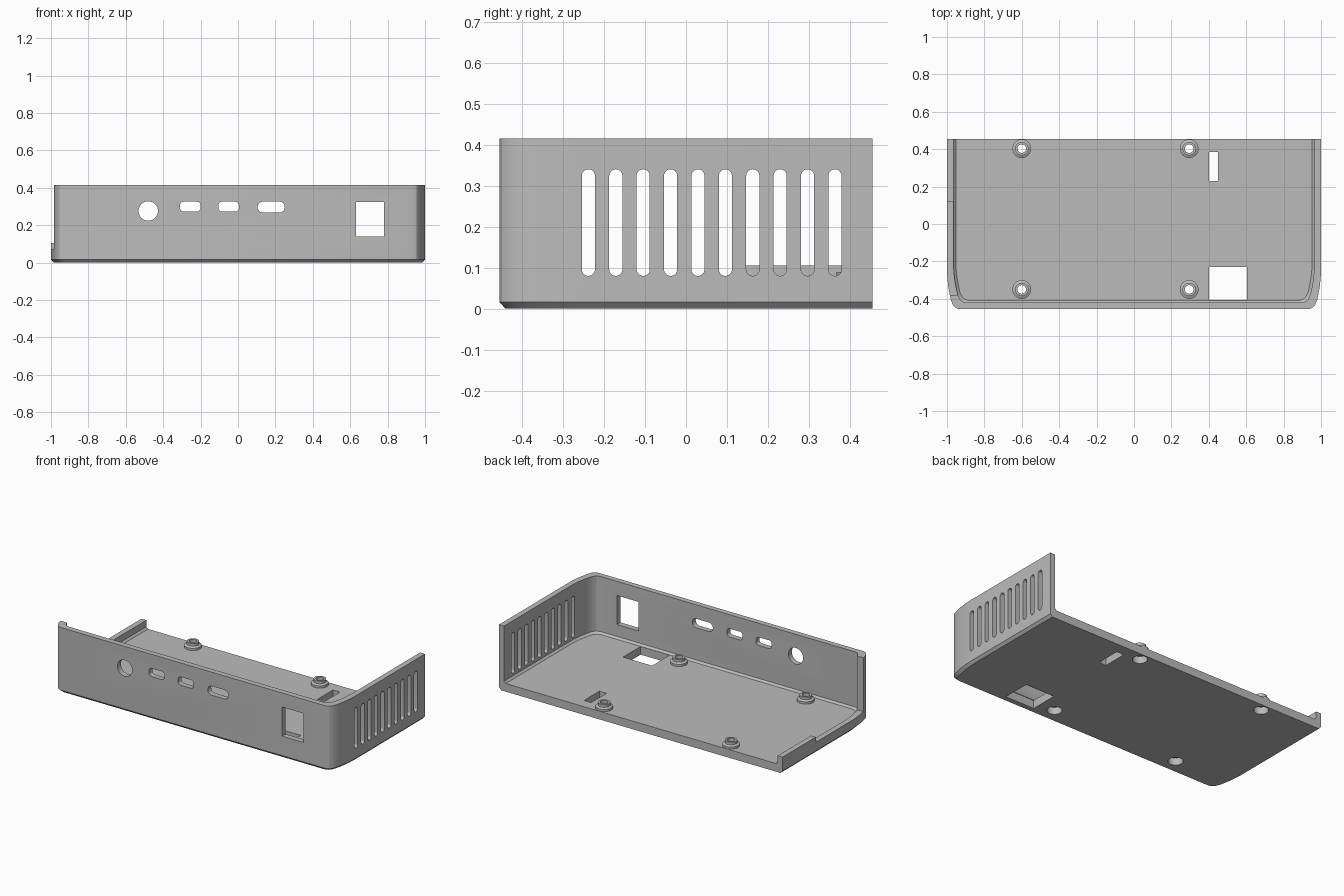
import bpy, bmesh, math
from mathutils import Vector

old = bpy.data.objects.get("Cube")
if old:
    bpy.data.objects.remove(old, do_unlink=True)

grey = bpy.data.materials.new("plain grey")
grey.use_nodes = True
grey.diffuse_color = (0.5, 0.5, 0.5, 1)
grey.node_tree.nodes["Principled BSDF"].inputs["Base Color"].default_value = (0.5, 0.5, 0.5, 1)


def loft(name, rings):
    """Closed solid through a stack of rings with equal point counts."""
    bm = bmesh.new()
    loops = [[bm.verts.new(p) for p in ring] for ring in rings]
    count = len(loops[0])
    for low, high in zip(loops, loops[1:]):
        for i in range(count):
            j = (i + 1) % count
            bm.faces.new((low[i], low[j], high[j], high[i]))
    bm.faces.new(loops[0][::-1])
    bm.faces.new(loops[-1])
    bmesh.ops.recalc_face_normals(bm, faces=bm.faces)
    mesh = bpy.data.meshes.new(name)
    bm.to_mesh(mesh)
    bm.free()
    mesh.materials.append(grey)
    obj = bpy.data.objects.new(name, mesh)
    bpy.context.collection.objects.link(obj)
    return obj


def combine(target, other, operation="DIFFERENCE"):
    """Apply a boolean and remove the helper."""
    mod = target.modifiers.new("combine", "BOOLEAN")
    mod.operation, mod.object, mod.solver = operation, other, "EXACT"
    bpy.context.view_layer.update()
    graph = bpy.context.evaluated_depsgraph_get()
    mesh = bpy.data.meshes.new_from_object(target.evaluated_get(graph))
    target.modifiers.clear()
    target.data = mesh
    bpy.data.objects.remove(other, do_unlink=True)


def outline(inset, z, back=0.455):
    """Tray footprint with bowed sides, rounded front corners, straight back."""
    corner = [(1, -0.25), (0.998, -0.29), (0.993, -0.335), (0.985, -0.38),
              (0.978, -0.41), (0.968, -0.433), (0.955, -0.448), (0.935, -0.455)]
    right = [(1 - inset, back)] + [(x - inset, y + inset) for x, y in corner]
    return [(x, y, z) for x, y in right] + [(-x, y, z) for x, y in reversed(right)]


def rounded(u0, u1, v0, v1, r, steps=8):
    """Rounded rectangle; r = 0 gives square corners."""
    if r == 0:
        return [(u0, v0), (u1, v0), (u1, v1), (u0, v1)]
    centres = [(u1 - r, v1 - r), (u0 + r, v1 - r), (u0 + r, v0 + r), (u1 - r, v0 + r)]
    pts = []
    for k, (cu, cv) in enumerate(centres):
        for s in range(steps + 1):
            a = math.pi / 2 * (k + s / steps)
            p = Vector((cu + r * math.cos(a), cv + r * math.sin(a)))
            if not pts or (p - pts[-1]).length > 1e-4:
                pts.append(p)
    if (pts[0] - pts[-1]).length < 1e-4:
        pts.pop()
    return pts


def cut(axis, span, shape):
    """Cut a 2D shape through the tray along an axis."""
    place = {"x": lambda u, v, d: (d, u, v),
             "y": lambda u, v, d: (u, d, v),
             "z": lambda u, v, d: (u, v, d)}[axis]
    combine(tray, loft("cutter", [[place(u, v, d) for u, v in shape] for d in span]))


def lathe(name, x, y, profile):
    angles = [math.tau * i / 32 for i in range(32)]
    return loft(name, [[(x + r * math.cos(a), y + r * math.sin(a), z) for a in angles]
                       for r, z in profile])


# Shell: bevelled bottom edge, hollow with a small bevel around the floor
tray = loft("enclosure_tray", [outline(0.015, 0), outline(0, 0.016), outline(0, 0.415)])
combine(tray, loft("cavity", [outline(0.047, 0.052, 0.6), outline(0.035, 0.064, 0.6),
                              outline(0.035, 0.6, 0.6)]))

# Left side lowered to a stepped lip
cut("x", (-1.1, -0.9), rounded(-0.38, 0.12, 0.072, 0.7, 0))
cut("x", (-1.1, -0.9), rounded(0.1, 0.6, 0.105, 0.7, 0))

# Front ports: round jack, three small sockets, one square socket
for port in [(-0.532, -0.428, 0.224, 0.328, 0.052), (-0.31, -0.2, 0.273, 0.326, 0.02),
             (-0.105, 0.005, 0.273, 0.326, 0.02), (0.105, 0.25, 0.268, 0.326, 0.028),
             (0.63, 0.78, 0.14, 0.325, 0)]:
    cut("y", (-0.6, -0.3), rounded(*port))

# Ventilation slots in the right wall
for i in range(10):
    y = -0.238 + i * 0.0668
    cut("x", (0.9, 1.1), rounded(y - 0.016, y + 0.016, 0.08, 0.34, 0.016))

# Floor openings
cut("z", (-0.1, 0.2), rounded(0.4, 0.605, -0.407, -0.23, 0))
cut("z", (-0.1, 0.2), rounded(0.4, 0.45, 0.23, 0.385, 0))

# Screw posts with stepped collars, countersunk from below
for x in (-0.6, 0.295):
    for y in (-0.35, 0.403):
        combine(tray, lathe("screw_post", x, y, [(0.05, 0.03), (0.05, 0.066), (0.036, 0.073),
                                                 (0.036, 0.09)]), "UNION")
        combine(tray, lathe("bore", x, y, [(0.043, -0.1), (0.043, 0.045), (0.023, 0.0451),
                                           (0.023, 0.2)]))

bpy.ops.object.select_all(action="DESELECT")
tray.select_set(True)
bpy.context.view_layer.objects.active = tray
bpy.ops.object.shade_smooth_by_angle(angle=math.radians(28))
